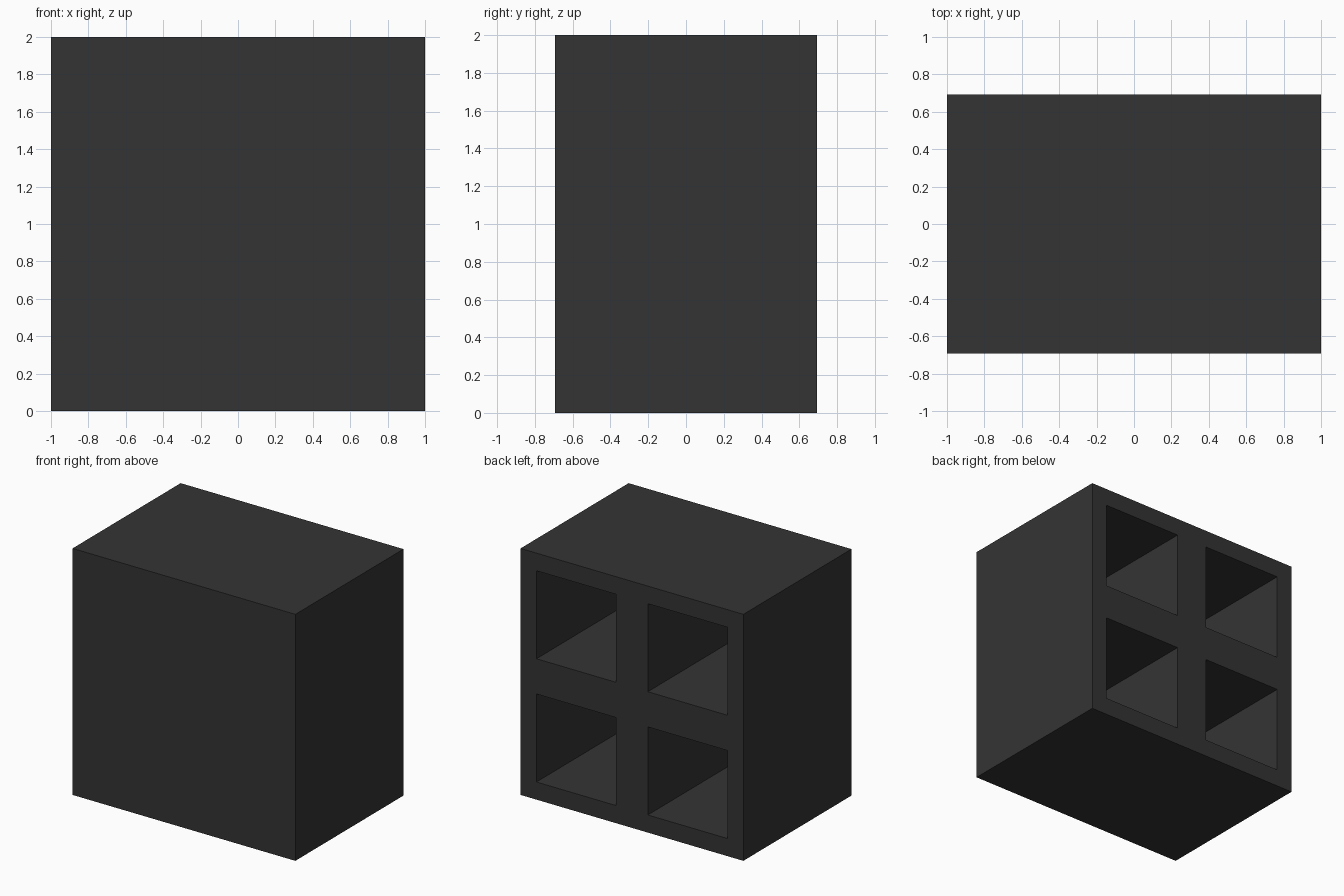
import bpy
import bmesh
from mathutils import Vector

cube = bpy.data.objects.get("Cube")
if cube:
    bpy.data.objects.remove(cube, do_unlink=True)

WIDTH, DEPTH, HEIGHT = 2.0, 1.386, 2.0
WALL = 1 / 7                      # rim, half divider and front panel thickness

# Single charcoal colour
charcoal = bpy.data.materials.new("charcoal")
charcoal.use_nodes = True
colour = (0.034, 0.034, 0.034, 1)
charcoal.diffuse_color = colour
charcoal.node_tree.nodes["Principled BSDF"].inputs["Base Color"].default_value = colour

# Cabinet box
bm = bmesh.new()
bmesh.ops.create_cube(bm, size=1)
bmesh.ops.scale(bm, vec=(WIDTH, DEPTH, HEIGHT), verts=bm.verts)
bmesh.ops.translate(bm, vec=(0, 0, HEIGHT / 2), verts=bm.verts)


def back_faces():
    bm.normal_update()
    return [f for f in bm.faces if f.normal.y > 0.9]


# Cut the back into a frame and four square cells
for axis in (Vector((1, 0, 0)), Vector((0, 0, 1))):
    for offset in (-1 + WALL, -WALL, WALL, 1 - WALL):
        faces = back_faces()
        edges = {e for f in faces for e in f.edges}
        verts = {v for f in faces for v in f.verts}
        bmesh.ops.bisect_plane(bm, geom=[*verts, *edges, *faces], dist=1e-5,
                               plane_co=Vector((0, 0, 1)) + axis * offset,
                               plane_no=axis)


def is_cell(face):
    c = face.calc_center_median()
    return all(WALL < abs(v) < 1 - WALL for v in (c.x, c.z - 1))


# Push the four cells in to make open compartments
cells = [f for f in back_faces() if is_cell(f)]
floors = bmesh.ops.extrude_discrete_faces(bm, faces=cells)["faces"]
bmesh.ops.translate(bm, vec=(0, WALL - DEPTH, 0),
                    verts=list({v for f in floors for v in f.verts}))
bmesh.ops.recalc_face_normals(bm, faces=bm.faces)

mesh = bpy.data.meshes.new("cabinet")
bm.to_mesh(mesh)
bm.free()
mesh.materials.append(charcoal)
cabinet = bpy.data.objects.new("cabinet", mesh)
bpy.context.collection.objects.link(cabinet)
